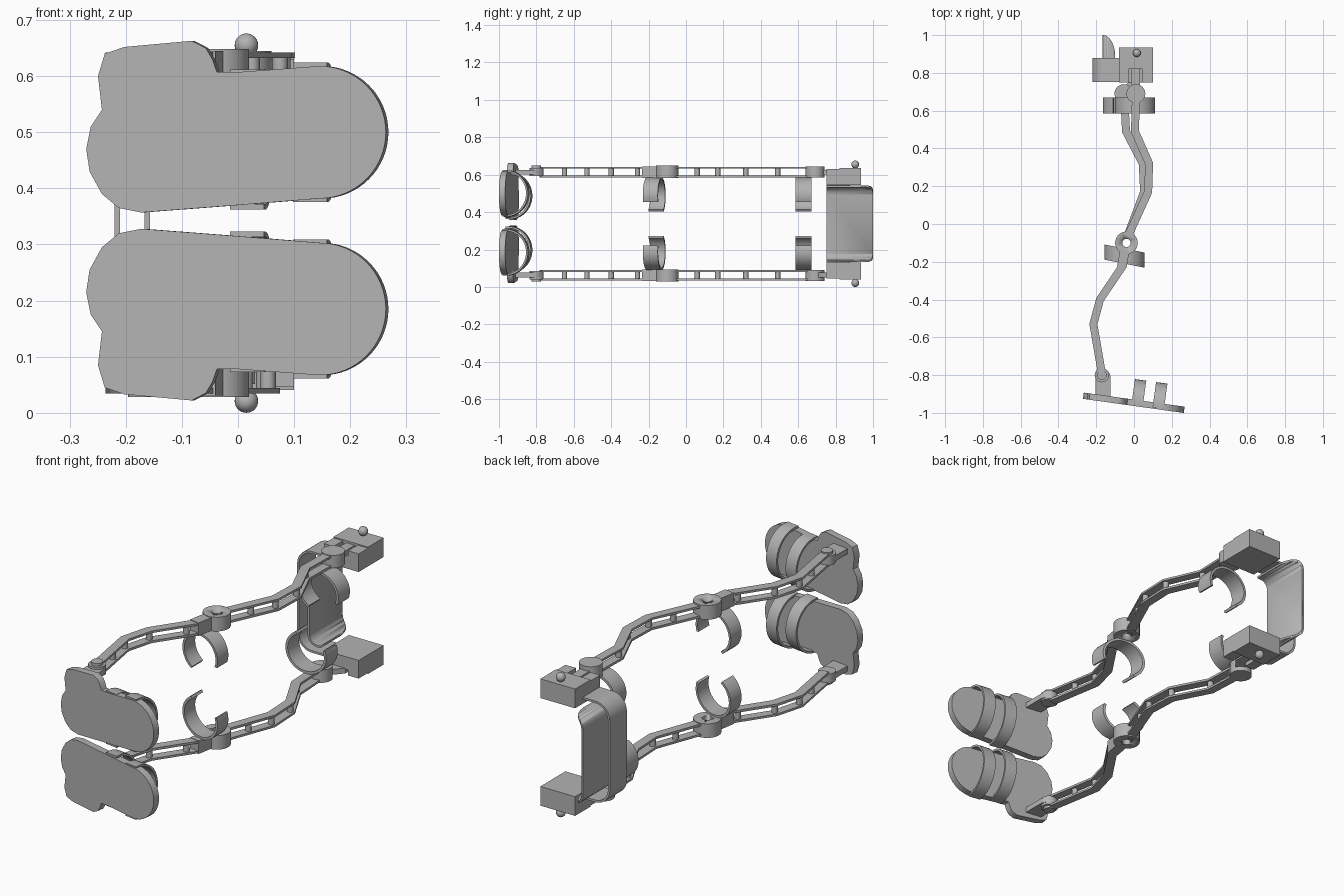
import bpy, bmesh, math
from mathutils import Vector

if "Cube" in bpy.data.objects:
    bpy.data.objects.remove(bpy.data.objects["Cube"], do_unlink=True)

metal = bpy.data.materials.new("grey_metal")
metal.use_nodes = True
grey = (0.45, 0.45, 0.45, 1)
metal.diffuse_color = grey
metal.node_tree.nodes["Principled BSDF"].inputs["Base Color"].default_value = grey

SPAN = 0.676                      # upper height + lower height of mirrored parts
KNEE, ANKLE = (-0.04, -0.1), (-0.17, -0.8)


def arc(cx, cy, rx, ry, a0, a1, n=16):
    angles = [math.radians(a0 + (a1 - a0) * i / n) for i in range(n + 1)]
    return [(cx + rx * math.cos(a), cy + ry * math.sin(a)) for a in angles]


def circle(c, r, n=32):
    return arc(c[0], c[1], r, r, 0, 360, n)[:-1]


def rect(x0, x1, y0, y1):
    return [(x0, y0), (x1, y0), (x1, y1), (x0, y1)]


def strip(path, width):
    """Outline of a band of constant width along a path."""
    pts = [Vector(p) for p in path]
    left, right = [], []
    for i, p in enumerate(pts):
        d0 = (p - pts[max(i - 1, 0)]).normalized()
        d1 = (pts[min(i + 1, len(pts) - 1)] - p).normalized()
        t = (d0 + d1).normalized()
        n = Vector((-t.y, t.x))
        scale = width / 2 / max(t.dot(d1 if d1.length else d0), 0.5)
        left.append(tuple(p + n * scale))
        right.append(tuple(p - n * scale))
    return left + right[::-1]


def finish(name, bm):
    bmesh.ops.recalc_face_normals(bm, faces=bm.faces)
    mesh = bpy.data.meshes.new(name)
    bm.to_mesh(mesh)
    bm.free()
    mesh.materials.append(metal)
    ob = bpy.data.objects.new(name, mesh)
    bpy.context.collection.objects.link(ob)
    bpy.ops.object.select_all(action="DESELECT")
    ob.select_set(True)
    bpy.context.view_layer.objects.active = ob
    bpy.ops.object.shade_smooth_by_angle(angle=math.radians(35))
    return ob


def prism(name, poly, axis, lo, hi, lower=False, warp=None, span=SPAN):
    """Extrude an outline along an axis; lower parts are mirrored in height."""
    bm = bmesh.new()
    rings = []
    for t in (lo, hi):
        ring = []
        for u, v in poly:
            co = {"x": (t, u, v), "y": (u, t, v), "z": (u, v, t)}[axis]
            if warp:
                co = warp(*co)
            ring.append(bm.verts.new((co[0], co[1], span - co[2] if lower else co[2])))
        rings.append(ring)
    a, b = rings
    bm.faces.new(a)
    bm.faces.new(b)
    for i in range(len(a)):
        j = (i + 1) % len(a)
        bm.faces.new((a[i], a[j], b[j], b[i]))
    return finish(name, bm)


def cut(ob, cutter, operation):
    mod = ob.modifiers.new("cut", "BOOLEAN")
    mod.operation, mod.object, mod.solver = operation, cutter, "EXACT"
    cutter.hide_render = True
    cutter.hide_set(True)


def tilt_sole(x, y, z):
    return (x + 0.14 * (y + 0.945), y - 0.14 * x, z)


def link(name, path, studs, low):
    """Two thin plates held apart by round studs."""
    outline = strip(path, 0.042)
    prism(name + "_outer_plate", outline, "z", 0.632, 0.642, low)
    prism(name + "_inner_plate", outline, "z", 0.585, 0.596, low)
    for i, p in enumerate(studs):
        prism(f"{name}_stud_{i}", circle(p, 0.014, 12), "z", 0.594, 0.634, low)


def cuff(name, cx, y0, y1, lean, low):
    path = arc(cx, 0.488, 0.1, 0.092, -20, 240, 28)
    prism(name, strip(path, 0.012), "y", y0, y1, low,
          lambda x, y, z: (x, y - lean * (x - cx), z))


def build_leg(side, low):
    # thigh, swung slightly about the knee on the lower leg
    def swing(x, y):
        return (x - (0.08 * (y - KNEE[1]) if low else 0), y)
    hip = swing(0.01, 0.69)
    thigh = [swing(*p) for p in ((-0.025, -0.05), (0.075, 0.17), (0.08, 0.32),
                                 (0.005, 0.49), (0.01, 0.66))]
    studs = [thigh[1], thigh[2], thigh[3], swing(0.025, 0.06)]
    link(side + "_thigh", thigh, studs, low)
    prism(side + "_hip_joint", circle(hip, 0.05), "z", 0.585, 0.645, low)
    cuff(side + "_thigh_cuff", hip[0] - 0.005, 0.585, 0.67, 0, low)

    # knee with a through hole
    knee = prism(side + "_knee_joint", circle(KNEE, 0.06), "z", 0.582, 0.648, low)
    cut(knee, prism(side + "_knee_hole_cutter", circle(KNEE, 0.022), "z", 0.5, 0.7, low),
        "DIFFERENCE")

    # shin
    shin = [(-0.05, -0.145), (-0.065, -0.23), (-0.18, -0.4), (-0.215, -0.53), (-0.172, -0.78)]
    link(side + "_shin", shin, shin[2:4] + [(-0.085, -0.26), (-0.195, -0.65)], low)
    prism(side + "_shin_clamp", strip(shin[:2], 0.05), "z", 0.583, 0.645, low)
    cuff(side + "_shin_cuff", -0.05, -0.21, -0.13, 0.2, low)

    # ankle and bracket to the foot plate
    prism(side + "_ankle_joint", circle(ANKLE, 0.038), "z", 0.592, 0.636, low)
    prism(side + "_ankle_cap", circle(ANKLE, 0.026), "z", 0.636, 0.648, low)
    bracket = rect(-0.205, -0.125, -0.925, -0.8) [:2] + arc(-0.165, -0.81, 0.04, 0.04, 0, 180)
    prism(side + "_ankle_bracket", bracket, "z", 0.6, 0.625, low)

    # sole plate with heel tab and round toe
    sole = [(-0.17, 0.357), (0.0, 0.37)] + arc(0.148, 0.5, 0.118, 0.118, -90, 90, 32)
    sole += [(0, 0.607), (-0.035, 0.607), (-0.043, 0.63), (-0.055, 0.65), (-0.08, 0.663),
             (-0.2, 0.652), (-0.235, 0.64), (-0.247, 0.6), (-0.24, 0.54), (-0.26, 0.51),
             (-0.268, 0.47), (-0.262, 0.43), (-0.24, 0.39), (-0.21, 0.365)]
    prism(side + "_sole", sole, "y", -0.963, -0.93, low, tilt_sole, 0.685)

    # foot straps
    for name, x, mid, half in (("rear", -0.012, 0.487, 0.12), ("toe", 0.1, 0.5, 0.119)):
        path = [(-0.958, mid - half)] + arc(-0.94, mid, 0.112, half, -90, 90, 28)
        path += [(-0.958, mid + half)]
        prism(f"{side}_{name}_strap", strip(path, 0.01), "x", x, x + 0.06, low,
              tilt_sole, 0.685)

    # hip housing: block, cap, rails beside the slot, arm and ball
    prism(side + "_housing", rect(-0.08, 0.1, 0.75, 0.935), "z", 0.545, 0.605, low)
    prism(side + "_housing_cap", rect(-0.08, 0.1, 0.82, 0.935), "z", 0.605, 0.635, low)
    for name, x0, x1 in (("back", -0.08, -0.03), ("front", 0.045, 0.1)):
        prism(f"{side}_{name}_rail", rect(x0, x1, 0.75, 0.82), "z", 0.605, 0.63, low)
    prism(side + "_hip_arm", strip([hip, (0.008, 0.76), (0.008, 0.825)], 0.045),
          "z", 0.6, 0.625, low)
    bm = bmesh.new()
    bmesh.ops.create_uvsphere(bm, u_segments=24, v_segments=14, radius=0.021)
    bmesh.ops.translate(bm, verts=bm.verts, vec=(0.015, 0.905, 0.021 if low else SPAN - 0.021))
    finish(side + "_ball", bm)


for side, low in (("upper", False), ("lower", True)):
    build_leg(side, low)


def c_section(x_end, x_back, z_top, r):
    """Half-open loop with rounded corners, mirrored in height."""
    top = [(x_end, z_top)] + arc(x_back + r, z_top - r, r, r, 90, 180, 10)
    return top + [(x, SPAN - z) for x, z in reversed(top)]


# waist band and taller back support with rounded wings
prism("waist_band", strip(c_section(-0.07, -0.215, 0.57, 0.07), 0.01), "y", 0.752, 0.878)
support = prism("back_support", strip(c_section(-0.09, -0.162, 0.537, 0.045), 0.01),
                "y", 0.752, 1.0)
wing = [(-0.3, 0.7), (-0.1, 0.7)] + arc(-0.165, 0.89, 0.065, 0.11, 0, 90) + [(-0.3, 1.0)]
cut(support, prism("wing_cutter", wing, "z", 0, 0.7), "INTERSECT")
